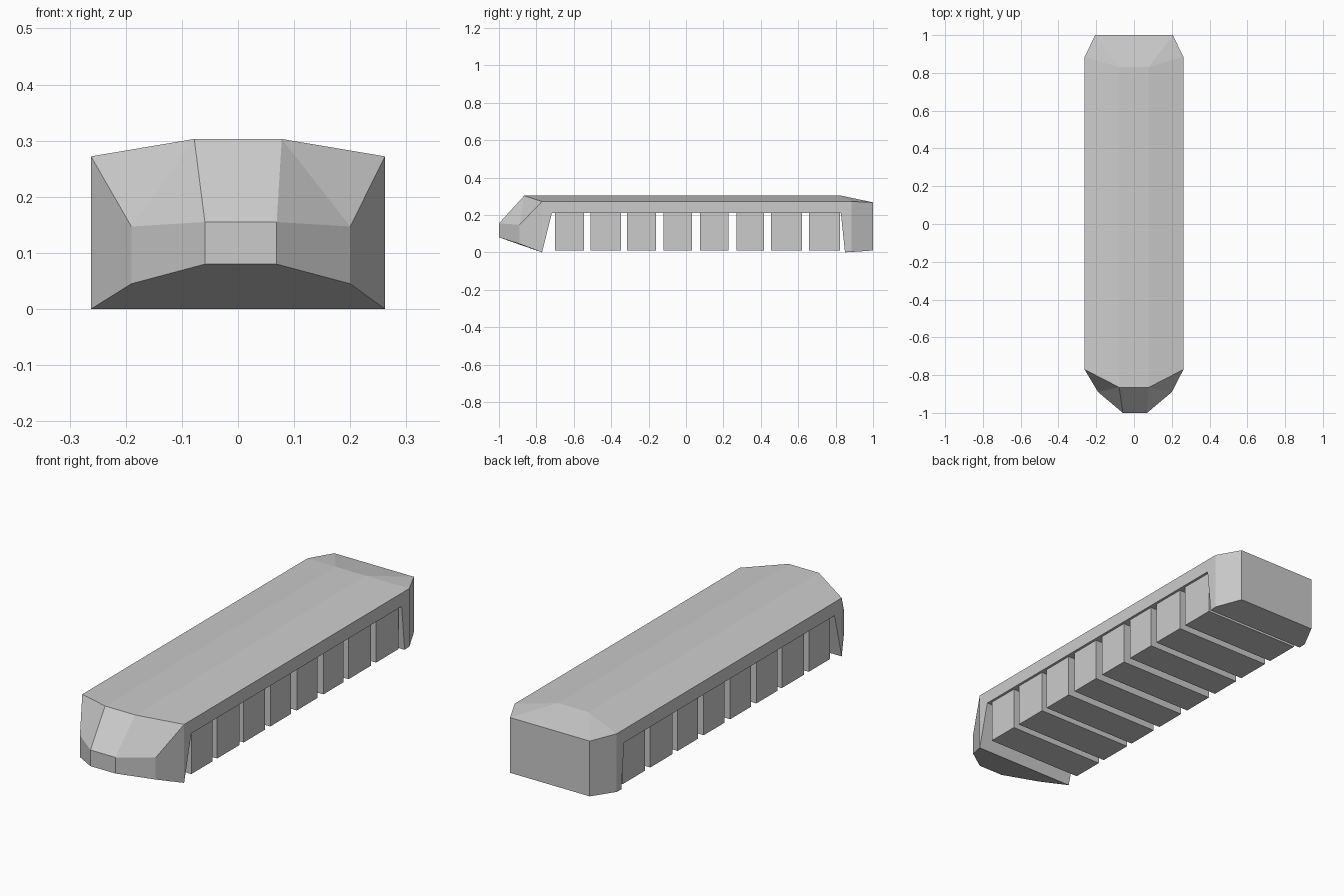
import bpy, bmesh

if "Cube" in bpy.data.objects:
    bpy.data.objects.remove(bpy.data.objects["Cube"])


def finish(bm, name):
    bmesh.ops.recalc_face_normals(bm, faces=bm.faces[:])
    mesh = bpy.data.meshes.new(name)
    bm.to_mesh(mesh)
    bm.free()
    obj = bpy.data.objects.new(name, mesh)
    bpy.context.collection.objects.link(obj)
    return obj


# Outer shell: named points of the right half, front to back
HALF = {
    "roof_f": (.078, -.865, .303), "shoulder_f": (.262, -.77, .272),
    "cheek_hi": (.195, -.89, .147), "nose_hi": (.064, -1, .155),
    "cheek_lo": (.195, -.89, .045), "nose_lo": (.064, -1, .08),
    "heel_f": (.262, -.77, 0), "arch_f": (.262, -.717, .21),
    "arch_b": (.262, .828, .21), "heel_b": (.262, .85, 0),
    "side_lo": (.262, .885, .002), "tail_lo": (.205, 1, .01),
    "tail_hi": (.205, 1, .267), "shoulder_b": (.262, .885, .272),
    "roof_b": (.078, .83, .303),
}
# Faces repeated on both sides
SIDE = [
    "roof_f shoulder_f shoulder_b roof_b",
    "roof_f cheek_hi shoulder_f",
    "roof_f nose_hi cheek_hi",
    "cheek_hi nose_hi nose_lo cheek_lo",
    "shoulder_f cheek_hi cheek_lo heel_f",
    "shoulder_f heel_f arch_f arch_b heel_b side_lo shoulder_b",
    "shoulder_b side_lo tail_lo tail_hi",
    "shoulder_b tail_hi roof_b",
]
# Faces crossing the centre line, mirrored to close the outline
SPAN = [
    "roof_f roof_b", "roof_f nose_hi", "nose_hi nose_lo",
    "nose_lo cheek_lo heel_f", "heel_f arch_f", "arch_f arch_b",
    "arch_b heel_b", "heel_b side_lo tail_lo", "tail_lo tail_hi",
    "tail_hi roof_b",
]
bm = bmesh.new()
vert = {}
for s in (1, -1):
    for key, (x, y, z) in HALF.items():
        # the nose sits slightly right of centre
        shift = .005 if key[:4] in ("nose", "chee") else 0
        vert[key, s] = bm.verts.new((s * x + shift, y, z))
for s in (1, -1):
    for face in SIDE:
        bm.faces.new([vert[k, s] for k in face.split()])
for face in SPAN:
    keys = face.split()
    bm.faces.new([vert[k, 1] for k in keys] + [vert[k, -1] for k in reversed(keys)])
finish(bm, "shell")

# Row of blocks beneath the shell
BLOCKS = [(-.70, -.545), (-.51, -.347), (-.315, -.16), (-.12, .032),
          (.075, .227), (.27, .418), (.455, .62), (.657, .823)]
for i, (y0, y1) in enumerate(BLOCKS):
    bm = bmesh.new()
    bmesh.ops.create_cube(bm, size=1)
    bmesh.ops.scale(bm, vec=(.5, y1 - y0, .2), verts=bm.verts)
    bmesh.ops.translate(bm, vec=(0, (y0 + y1) / 2, .111), verts=bm.verts)
    finish(bm, f"block_{i + 1}")
